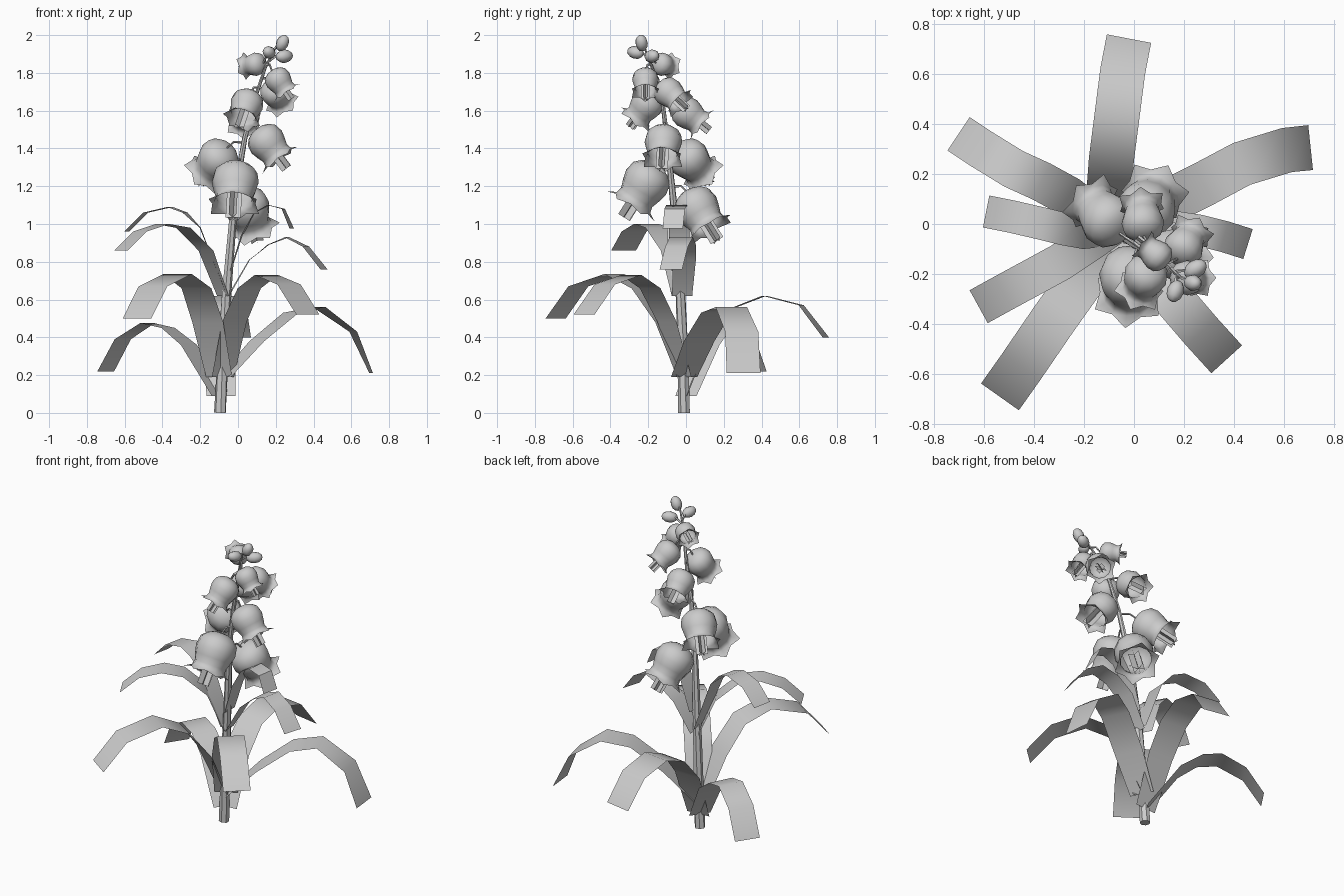
import bpy, bmesh, math
from mathutils import Vector, Matrix

cube = bpy.data.objects.get("Cube")
if cube:
    bpy.data.objects.remove(cube, do_unlink=True)

grey = bpy.data.materials.new("light_grey")
grey.use_nodes = True
grey.diffuse_color = (0.6, 0.6, 0.6, 1)
grey.node_tree.nodes["Principled BSDF"].inputs["Base Color"].default_value = (0.6, 0.6, 0.6, 1)


def finish(name, bm, matrix=None, recalc=True):
    """Turn a bmesh into a smooth, named object."""
    if recalc:
        bmesh.ops.recalc_face_normals(bm, faces=bm.faces[:])
    if matrix:
        bm.transform(matrix)
    mesh = bpy.data.meshes.new(name)
    bm.to_mesh(mesh)
    bm.free()
    mesh.materials.append(grey)
    obj = bpy.data.objects.new(name, mesh)
    bpy.context.collection.objects.link(obj)
    bpy.ops.object.select_all(action='DESELECT')
    obj.select_set(True)
    bpy.context.view_layer.objects.active = obj
    bpy.ops.object.shade_smooth_by_angle(angle=math.radians(50))
    return obj


def tube(name, points, radii, sides=7):
    """Tapering tube through the points."""
    bm = bmesh.new()
    pts = [Vector(p) for p in points]
    rings = []
    for i, p in enumerate(pts):
        along = pts[min(i + 1, len(pts) - 1)] - pts[max(i - 1, 0)]
        rot = along.to_track_quat('Z', 'Y')
        rings.append([bm.verts.new(p + rot @ Vector((math.cos(a) * radii[i], math.sin(a) * radii[i], 0)))
                      for a in (2 * math.pi * k / sides for k in range(sides))])
    for a, b in zip(rings, rings[1:]):
        for k in range(sides):
            bm.faces.new((a[k], a[(k + 1) % sides], b[(k + 1) % sides], b[k]))
    bm.faces.new(rings[0])
    bm.faces.new(rings[-1])
    return finish(name, bm)


def leaf(name, width, path):
    """Arching ribbon whose width lies level across its path."""
    bm = bmesh.new()
    pts = [Vector(p) for p in path]
    rows = []
    for i, p in enumerate(pts):
        along = pts[min(i + 1, len(pts) - 1)] - pts[max(i - 1, 0)]
        side = Vector((-along.y, along.x, 0)).normalized()
        w = width * (0.85 if i == 0 else 1) / 2
        rows.append((bm.verts.new(p - side * w), bm.verts.new(p + side * w)))
    for a, b in zip(rows, rows[1:]):
        bm.faces.new((a[0], b[0], b[1], a[1]))
    obj = finish(name, bm, recalc=False)
    obj.data.shade_smooth()


def aim(centre, direction, drop):
    """Matrix placing local z along the direction, with the given point at the centre."""
    d = Vector(direction).normalized()
    return Matrix.Translation(Vector(centre) - d * drop) @ d.to_track_quat('Z', 'Y').to_matrix().to_4x4()


def nearest_stem(point, rise):
    """Point on the stem a little above the given height."""
    z = min(point.z + rise, stem_path[-1][2])
    for a, b in zip(stem_path, stem_path[1:]):
        if a[2] <= z <= b[2]:
            return Vector(a).lerp(Vector(b), (z - a[2]) / (b[2] - a[2]))
    return Vector(stem_path[-1])


def stalk(name, top, rise):
    start = nearest_stem(top, rise)
    middle = start.lerp(top, 0.6) + Vector((0, 0, 0.02))
    tube(name, [start, middle, top], [0.007, 0.006, 0.005], 5)


bell_profile = [(0.0, 0.35), (0.14, 0.66), (0.4, 0.92), (0.85, 1.0),
                (1.25, 0.9), (1.6, 0.78), (1.85, 0.84)]


def bell(name, r, centre, direction):
    """Hanging bell with a toothed flaring rim and crossed stamen plates."""
    matrix = aim(centre, direction, 0.9 * r)
    bm = bmesh.new()
    sides = 12
    rings = []
    for t, rad in bell_profile:
        rings.append([bm.verts.new((rad * r * math.cos(2 * math.pi * k / sides),
                                    rad * r * math.sin(2 * math.pi * k / sides), t * r))
                      for k in range(sides)])
    # pointed rim teeth on every other corner
    rings.append([bm.verts.new((q * r * math.cos(2 * math.pi * k / sides),
                                q * r * math.sin(2 * math.pi * k / sides), h * r))
                  for k in range(sides)
                  for q, h in [((1.18, 2.05) if k % 2 else (0.92, 1.92))]])
    for a, b in zip(rings, rings[1:]):
        for k in range(sides):
            bm.faces.new((a[k], a[(k + 1) % sides], b[(k + 1) % sides], b[k]))
    tip = bm.verts.new((0, 0, -0.03 * r))
    for k in range(sides):
        bm.faces.new((rings[0][(k + 1) % sides], rings[0][k], tip))
    # stamens
    for k in range(3):
        c, s = (f(math.pi * k / 3) * 0.32 * r for f in (math.cos, math.sin))
        bm.faces.new([bm.verts.new(v) for v in ((-c, -s, r), (c, s, r), (c, s, 2.6 * r), (-c, -s, 2.6 * r))])
    finish(name, bm, matrix)
    stalk(name + "_stalk", matrix @ Vector((0, 0, 0)), 0.03)


def bud(name, r, centre, direction):
    bm = bmesh.new()
    bmesh.ops.create_uvsphere(bm, u_segments=8, v_segments=6, radius=r)
    bm.transform(Matrix.Diagonal((0.8, 0.8, 1.1, 1)))
    finish(name, bm, aim(centre, direction, 0))
    stalk(name + "_stalk", Vector(centre), -0.03)


# Stem
stem_path = [(-0.095, -0.01, 0), (-0.08, -0.015, 0.3), (-0.06, -0.03, 0.65), (-0.03, -0.055, 1.0),
             (0.0, -0.08, 1.25), (0.035, -0.1, 1.45), (0.085, -0.125, 1.65), (0.145, -0.18, 1.83),
             (0.19, -0.215, 1.92)]
tube("stem", stem_path, [0.032, 0.03, 0.026, 0.021, 0.017, 0.014, 0.011, 0.008, 0.005])

# Lower leaves
leaf("back_leaf", 0.18, [(-0.09, 0.0, 0.09), (-0.1, 0.13, 0.4), (-0.09, 0.26, 0.56),
                         (-0.07, 0.415, 0.62), (-0.045, 0.61, 0.57), (-0.02, 0.74, 0.4)])
leaf("back_left_leaf", 0.18, [(-0.07, -0.01, 0.19), (0.1, 0.07, 0.38), (0.28, 0.16, 0.53),
                              (0.43, 0.24, 0.56), (0.61, 0.295, 0.43), (0.705, 0.305, 0.21)])
leaf("back_right_leaf", 0.16, [(-0.1, 0.0, 0.09), (-0.26, 0.11, 0.36), (-0.37, 0.17, 0.45),
                               (-0.48, 0.22, 0.475), (-0.61, 0.3, 0.39), (-0.7, 0.36, 0.22)])
leaf("front_left_leaf", 0.165, [(-0.08, -0.01, 0.19), (-0.02, -0.1, 0.48), (0.06, -0.19, 0.66),
                                (0.15, -0.29, 0.73), (0.27, -0.43, 0.68), (0.37, -0.54, 0.52)])
leaf("front_right_leaf", 0.185, [(-0.1, -0.01, 0.19), (-0.16, -0.12, 0.48), (-0.22, -0.24, 0.66),
                                 (-0.32, -0.38, 0.735), (-0.45, -0.57, 0.67), (-0.535, -0.69, 0.5)])
# Upper leaves
leaf("upper_front_right_leaf", 0.15, [(-0.08, -0.02, 0.62), (-0.17, -0.07, 0.86), (-0.29, -0.15, 0.98),
                                      (-0.4, -0.21, 1.0), (-0.52, -0.275, 0.96), (-0.62, -0.33, 0.86)])
leaf("upper_right_leaf", 0.13, [(-0.07, -0.03, 0.65), (-0.2, -0.035, 0.98), (-0.28, -0.02, 1.06),
                                (-0.36, 0.0, 1.09), (-0.49, 0.03, 1.06), (-0.59, 0.05, 0.96)])
leaf("upper_left_leaf", 0.125, [(-0.05, -0.02, 0.62), (0.06, -0.01, 0.81), (0.16, -0.01, 0.89),
                                (0.26, -0.025, 0.93), (0.36, -0.05, 0.88), (0.455, -0.08, 0.76)])
leaf("top_left_leaf", 0.11, [(-0.04, -0.03, 0.75), (0.02, -0.035, 0.94), (0.09, -0.04, 1.06),
                             (0.16, -0.05, 1.1), (0.24, -0.06, 1.08), (0.285, -0.07, 0.975)])

# Bells, from the bottom up: radius, centre, direction of the mouth
bells = [(0.12, (0.05, 0.06, 1.08), (0.25, 0.5, -0.8)),
         (0.125, (-0.015, -0.215, 1.215), (-0.05, -0.5, -0.8)),
         (0.11, (-0.11, 0.02, 1.34), (-0.5, 0.55, -0.6)),
         (0.1, (0.155, -0.12, 1.43), (0.6, -0.05, -0.8)),
         (0.085, (0.035, 0.01, 1.585), (-0.05, 0.75, -0.6)),
         (0.088, (0.045, -0.21, 1.63), (-0.25, -0.55, -0.75)),
         (0.08, (0.2, -0.09, 1.695), (0.35, 0.65, -0.6)),
         (0.07, (0.215, -0.215, 1.76), (0.55, 0.0, -0.8)),
         (0.062, (0.09, -0.125, 1.845), (-0.75, 0.6, -0.12))]
for i, (r, centre, direction) in enumerate(bells):
    bell(f"bell_{i + 1}", r, centre, direction)

# Buds at the tip
bud("top_bud", 0.042, (0.235, -0.235, 1.958), (0.4, -0.1, 0.8))
bud("left_bud", 0.045, (0.245, -0.18, 1.888), (0.8, 0.5, 0.1))
bud("front_bud", 0.042, (0.165, -0.268, 1.908), (-0.3, -0.8, 0.2))
